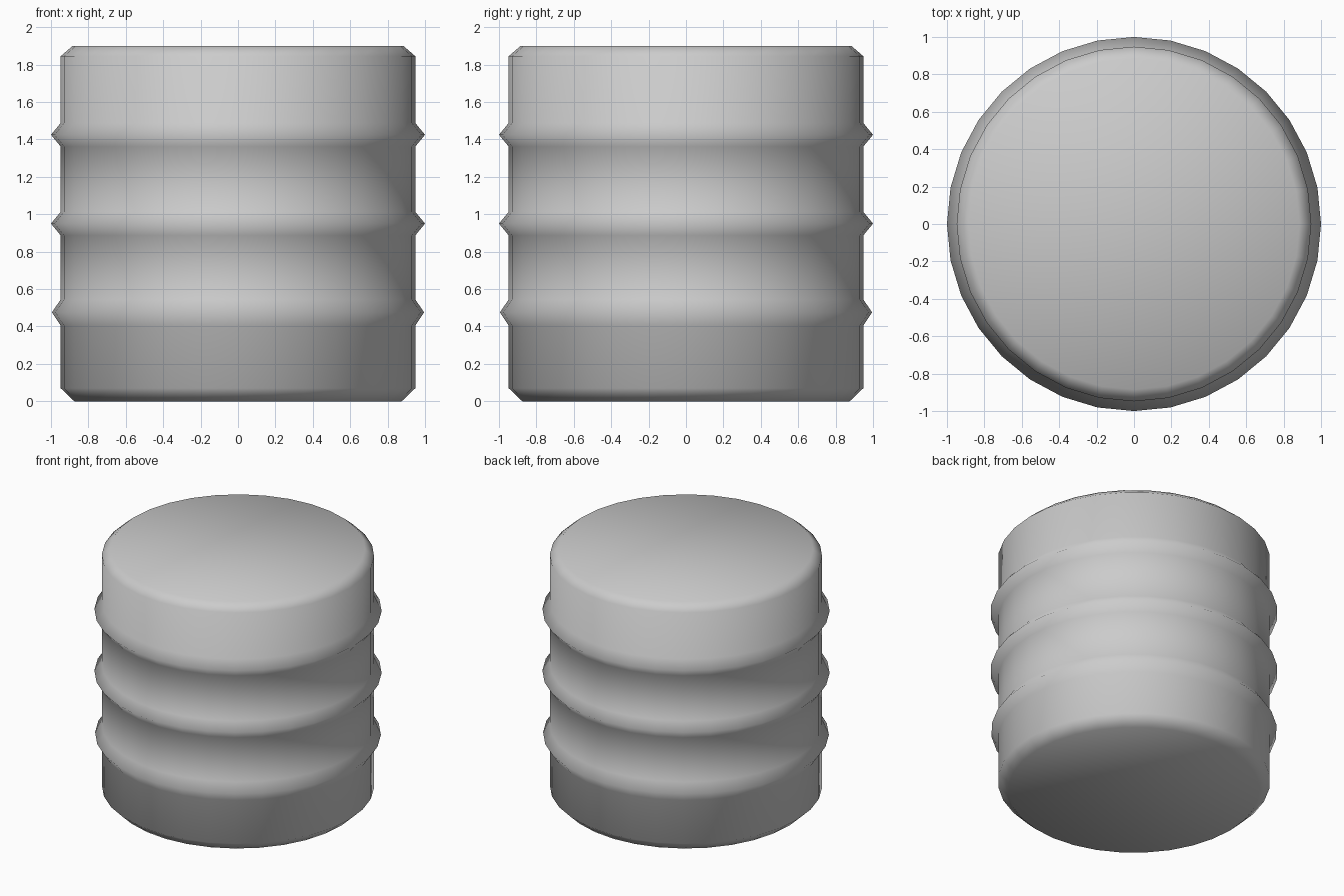
import bpy, bmesh, math

if "Cube" in bpy.data.objects:
    bpy.data.objects.remove(bpy.data.objects["Cube"])

SIDES = 32
BODY_R = 0.948

# Side profile (radius, height): chamfered base, three ridges, chamfered top
profile = [(0.875, 0.0), (BODY_R, 0.07)]
for z, r, h in ((0.475, 0.995, 0.07), (0.95, 1.0, 0.063), (1.425, 1.0, 0.063)):
    profile += [(BODY_R, z - h), (r, z), (BODY_R, z + h)]
profile += [(BODY_R, 1.845), (0.885, 1.9)]

# Revolve the profile into a barrel
bm = bmesh.new()
rings = []
for r, z in profile:
    rings.append([bm.verts.new((r * math.cos(2 * math.pi * i / SIDES),
                                r * math.sin(2 * math.pi * i / SIDES), z))
                  for i in range(SIDES)])
for low, high in zip(rings, rings[1:]):
    for i in range(SIDES):
        j = (i + 1) % SIDES
        bm.faces.new((low[i], low[j], high[j], high[i]))

# End caps
bm.faces.new(rings[0][::-1])
bm.faces.new(rings[-1])
for f in bm.faces:
    f.smooth = True

mesh = bpy.data.meshes.new("ridged_barrel")
bm.to_mesh(mesh)
bm.free()
barrel = bpy.data.objects.new("ridged_barrel", mesh)
bpy.context.collection.objects.link(barrel)
